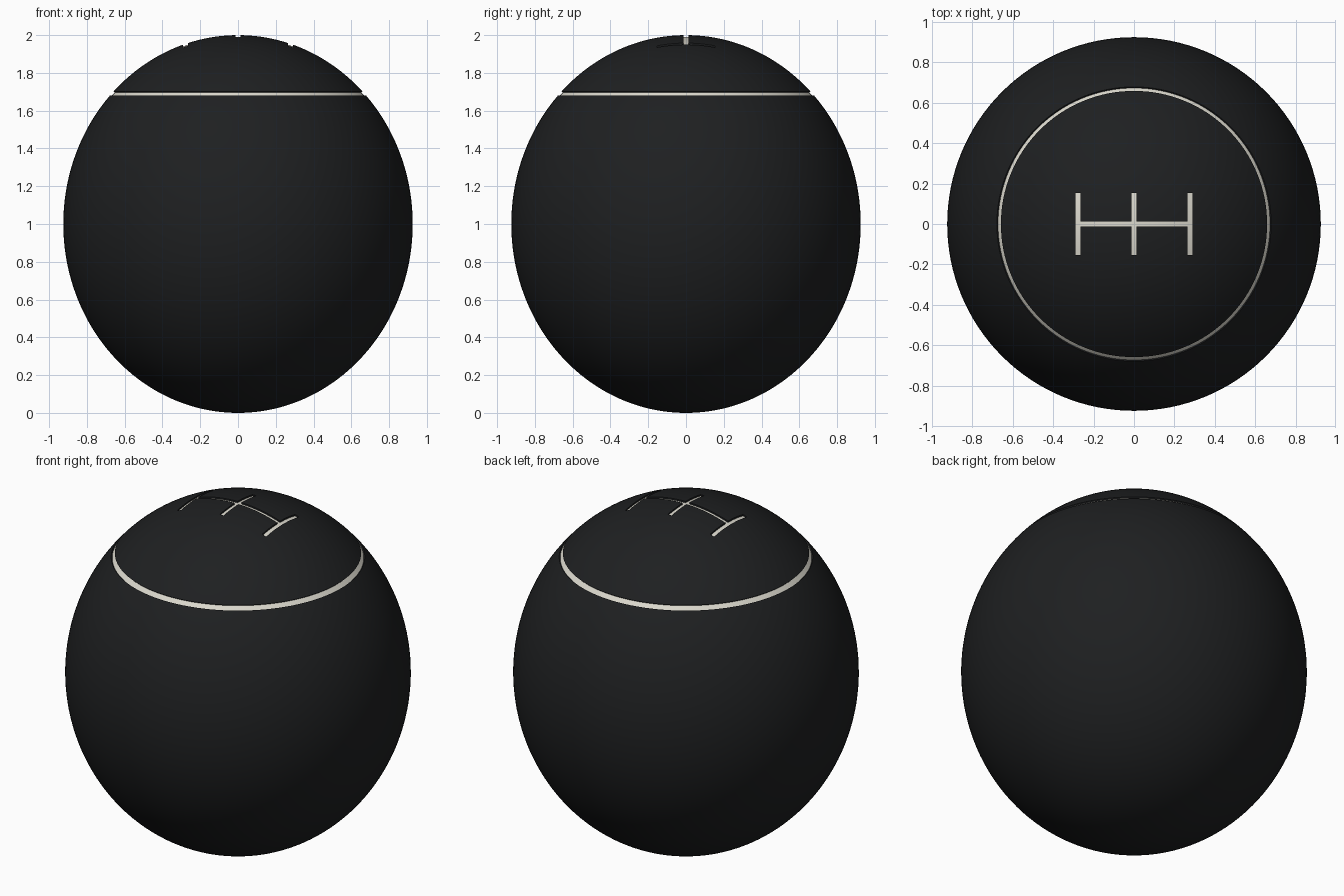
import bpy, bmesh, math

if "Cube" in bpy.data.objects:
    bpy.data.objects.remove(bpy.data.objects["Cube"])

R, H = 0.925, 1.0          # horizontal and vertical half-axes
SEG = 128


def material(name, rgb):
    m = bpy.data.materials.new(name)
    m.diffuse_color = (*rgb, 1)
    m.use_nodes = True
    m.node_tree.nodes["Principled BSDF"].inputs["Base Color"].default_value = m.diffuse_color
    return m


BLACK = material("black", (0.013, 0.014, 0.015))
IVORY = material("ivory", (0.72, 0.70, 0.62))


def make(name, bm, mat):
    bmesh.ops.recalc_face_normals(bm, faces=bm.faces)
    me = bpy.data.meshes.new(name)
    bm.to_mesh(me)
    bm.free()
    me.materials.append(mat)
    ob = bpy.data.objects.new(name, me)
    bpy.context.collection.objects.link(ob)
    return ob


def smooth(ob):
    bpy.ops.object.select_all(action='DESELECT')
    ob.select_set(True)
    bpy.context.view_layer.objects.active = ob
    bpy.ops.object.shade_smooth_by_angle(angle=math.radians(35))


def egg(t, depth=0.0):
    """Point on the side profile at angle t from the top, sunk by depth."""
    return ((R - depth) * math.sin(t), H + (H - depth) * math.cos(t))


def lathe(name, pts, mat, closed=False):
    bm = bmesh.new()
    vs = [bm.verts.new((r, 0, z)) for r, z in pts]
    edges = [bm.edges.new(p) for p in zip(vs, vs[1:])]
    if closed:
        edges.append(bm.edges.new((vs[-1], vs[0])))
    bmesh.ops.spin(bm, geom=vs + edges, cent=(0, 0, 0), axis=(0, 0, 1),
                   angle=2 * math.pi, steps=SEG, use_merge=True)
    bmesh.ops.remove_doubles(bm, verts=bm.verts, dist=1e-5)
    return make(name, bm, mat)


def steps(a, b, n):
    return [a + (b - a) * i / n for i in range(n + 1)]


# knob body with a ring groove turned into its profile
t0, t1 = math.asin(0.659 / R), math.asin(0.679 / R)
profile = [egg(t) for t in steps(0, t0, 24)]
profile += [egg(t0, 0.025), egg(t1, 0.025)]
profile += [egg(t) for t in steps(t1, math.pi, 64)]
profile[0], profile[-1] = (0, 2 * H), (0, 0)
body = lathe("knob_body", profile, BLACK)

# ring inlay sitting just below the surface
ring = lathe("ring_inlay", [egg(t0, 0.008), egg(t1, 0.008),
                            egg(t1, 0.03), egg(t0, 0.03)], IVORY, True)

# shift gate: three bars and a cross bar following the dome
GX, GY, W = 0.278, 0.153, 0.0125


def gate(name, top, bottom, mat):
    xs = sorted({round(v, 5) for c in (-GX, 0, GX) for v in (c - W, c + W)}
                | {round(s * v, 5) for s in (-1, 1)
                   for v in steps(W, GX - W, 8)})
    ys = sorted({round(s * v, 5) for s in (-1, 1) for v in steps(W, GY, 6)})
    bm = bmesh.new()
    cache = {}

    def vert(x, y, d):
        if (x, y, d) not in cache:
            z = H + H * math.sqrt(1 - (x * x + y * y) / R ** 2) + d
            cache[x, y, d] = bm.verts.new((x, y, z))
        return cache[x, y, d]

    for xa, xb in zip(xs, xs[1:]):
        for ya, yb in zip(ys, ys[1:]):
            cx, cy = (xa + xb) / 2, (ya + yb) / 2
            on_bar = min(abs(cx - c) for c in (-GX, 0, GX)) < W
            if on_bar or abs(cy) < W:
                bm.faces.new([vert(x, y, bottom) for x, y in
                              ((xa, ya), (xb, ya), (xb, yb), (xa, yb))])
    # raise the sheet to a solid
    res = bmesh.ops.extrude_face_region(bm, geom=bm.faces[:],
                                        use_keep_orig=True)
    for v in res["geom"]:
        if isinstance(v, bmesh.types.BMVert):
            v.co.z += top - bottom
    return make(name, bm, mat)


inlay = gate("gate_inlay", -0.009, -0.03, IVORY)
cutter = gate("gate_cutter", 0.03, -0.025, BLACK)
cutter.hide_render = True
cutter.hide_set(True)

for ob in (body, ring, inlay):
    smooth(ob)
cut = body.modifiers.new("gate_groove", 'BOOLEAN')
cut.operation, cut.solver, cut.object = 'DIFFERENCE', 'EXACT', cutter
bpy.context.view_layer.objects.active = body
bpy.ops.object.modifier_apply(modifier=cut.name)
bpy.data.objects.remove(cutter)
smooth(body)
